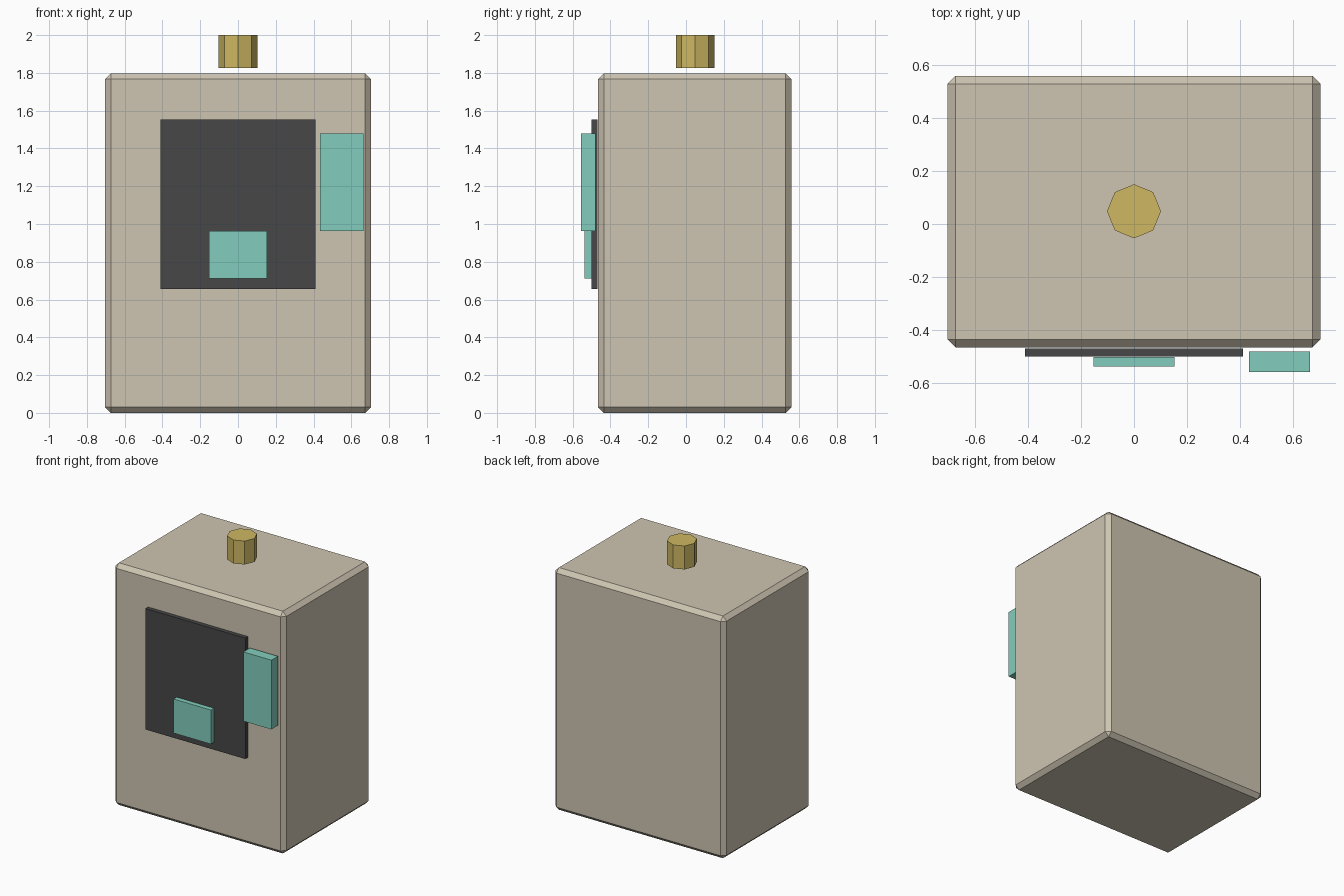
import bpy, bmesh, math
from mathutils import Matrix, Vector

if "Cube" in bpy.data.objects:
    bpy.data.objects.remove(bpy.data.objects["Cube"])


def material(name, rgb):
    """Flat colour from sRGB 0-255 values."""
    def lin(c):
        c /= 255
        return c / 12.92 if c <= 0.04045 else ((c + 0.055) / 1.055) ** 2.4
    m = bpy.data.materials.new(name)
    m.diffuse_color = (*[lin(c) for c in rgb], 1)
    m.use_nodes = True
    m.node_tree.nodes["Principled BSDF"].inputs["Base Color"].default_value = m.diffuse_color
    return m


def finish(name, bm, mat):
    bmesh.ops.recalc_face_normals(bm, faces=bm.faces)
    mesh = bpy.data.meshes.new(name)
    bm.to_mesh(mesh)
    bm.free()
    mesh.materials.append(mat)
    ob = bpy.data.objects.new(name, mesh)
    bpy.context.collection.objects.link(ob)
    return ob


def box(name, lo, hi, mat, chamfer=0):
    """Box between two corners, optionally with flat chamfered edges."""
    lo, hi = Vector(lo), Vector(hi)
    bm = bmesh.new()
    bmesh.ops.create_cube(bm, size=1, matrix=Matrix.Translation((lo + hi) / 2)
                          @ Matrix.Diagonal((*(hi - lo), 1)))
    if chamfer:
        bmesh.ops.bevel(bm, geom=bm.edges[:], offset=chamfer, segments=1,
                        affect='EDGES', profile=0.5)
    return finish(name, bm, mat)


beige = material("beige", (206, 197, 178))
charcoal = material("charcoal", (71, 71, 71))
teal = material("teal", (130, 206, 189))
brass = material("brass", (205, 183, 98))

# Chamfered main body
box("body", (-0.703, -0.465, 0), (0.703, 0.558, 1.797), beige, 0.03)

# Front panel and its two raised plates
box("front_panel", (-0.41, -0.50, 0.655), (0.41, -0.469, 1.552), charcoal)
box("lower_plate", (-0.153, -0.537, 0.711), (0.153, -0.501, 0.964), teal)
box("side_plate", (0.434, -0.557, 0.964), (0.664, -0.48, 1.478), teal)

# Eight-sided knob hovering just above the top
bm = bmesh.new()
bmesh.ops.create_cone(bm, cap_ends=True, segments=8, radius1=0.102, radius2=0.102,
                      depth=0.174, matrix=Matrix.Translation((0, 0.048, 1.913)))
finish("top_knob", bm, brass)
